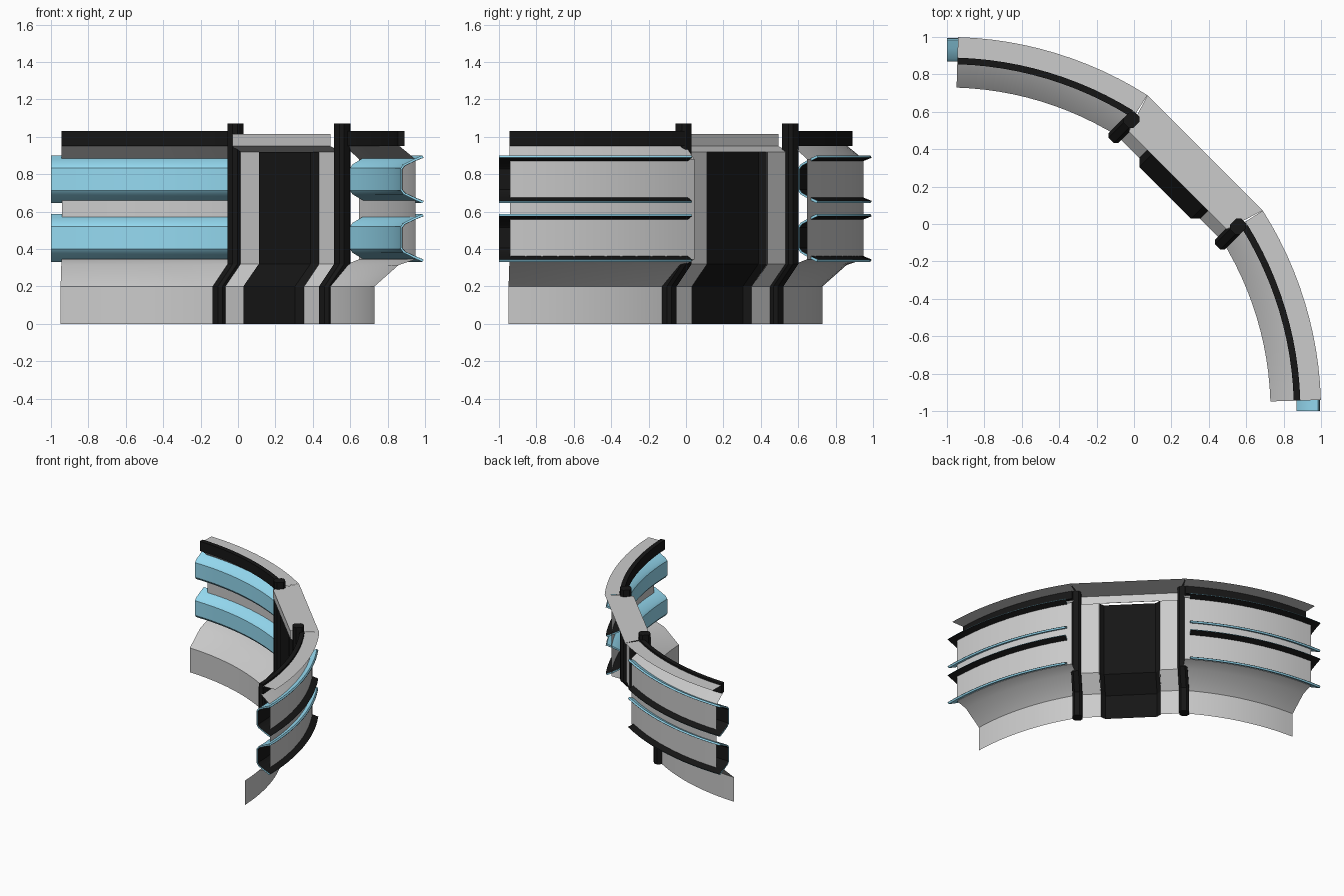
import bpy, bmesh
from math import radians, sin, cos, sqrt

if "Cube" in bpy.data.objects:
    bpy.data.objects.remove(bpy.data.objects["Cube"])

S2 = sqrt(2)
A_JOIN, A_END = 57.6, 88.3


def material(name, col):
    m = bpy.data.materials.new(name)
    m.diffuse_color = (*col, 1)
    m.use_nodes = True
    m.node_tree.nodes["Principled BSDF"].inputs["Base Color"].default_value = m.diffuse_color
    return m


BLACK = material("black", (0.008, 0.008, 0.008))
CYAN = material("light_blue", (0.30, 0.70, 0.88))


def diag(u, v, z):
    """u runs along the wall, v points outward on the diagonal"""
    return ((u + v) / S2, (v - u) / S2, z)


def polar(r, a, z):
    """quarter ring centred on (-1, -1)"""
    return (-1 + r * cos(radians(a)), -1 + r * sin(radians(a)), z)


def swap(p):
    return (p[1], p[0], p[2])


def build(name, grids, mat=None, closed=False, caps=False, smooth=True):
    """skin each grid (list of rows of points) into one object"""
    bm = bmesh.new()
    for rows in grids:
        vs = [[bm.verts.new(p) for p in row] for row in rows]
        n = len(rows[0])
        for a, b in zip(vs, vs[1:]):
            for i in range(n if closed else n - 1):
                j = (i + 1) % n
                bm.faces.new((a[i], a[j], b[j], b[i]))
        if caps:
            bm.faces.new(vs[0][::-1])
            bm.faces.new(vs[-1])
    bmesh.ops.recalc_face_normals(bm, faces=bm.faces)
    me = bpy.data.meshes.new(name)
    bm.to_mesh(me)
    bm.free()
    ob = bpy.data.objects.new(name, me)
    bpy.context.collection.objects.link(ob)
    if mat:
        me.materials.append(mat)
    if smooth:
        bpy.ops.object.select_all(action='DESELECT')
        ob.select_set(True)
        bpy.context.view_layer.objects.active = ob
        bpy.ops.object.shade_smooth_by_angle(angle=radians(35))
    return ob


def wings(name, profile, a0, a1, mat=None, closed=False, steps=12):
    """sweep an (r, z) profile along both curved wings"""
    rows = [[polar(r, a0 + (a1 - a0) * k / steps, z) for r, z in profile]
            for k in range(steps + 1)]
    mirrored = [[swap(p) for p in row] for row in rows]
    return build(name, [rows, mirrored], mat, closed, closed)


# Curved wing walls with sloped foot and overhanging cornice
wings("wing_walls", [(1.73, 0), (1.73, 0.2), (1.86, 0.315), (1.95, 0.345), (1.95, 0.88),
                     (1.865, 0.95), (1.865, 1.015), (2.0, 1.015)], A_JOIN, A_END)

# Black trim along the inner top edge
wings("wing_trim", [(1.855, 0.95), (1.89, 0.95), (1.89, 1.03), (1.855, 1.03)],
      A_JOIN + 0.6, A_END, BLACK, closed=True)

# Two rows of inward-bulging channels: blue skin with black lining
half = [(1.985, -0.128), (1.94, -0.108), (1.885, -0.08), (1.87, -0.06)]
bulge = half + [(r, -z) for r, z in reversed(half)]
for label, zc in (("lower", 0.46), ("upper", 0.773)):
    skin = [(r, zc + z) for r, z in bulge]
    lining = [(r + 0.008, zc + z * 0.91) for r, z in bulge]
    wings(label + "_channel", skin + lining[::-1], 58.8, 90, CYAN, closed=True)
    inner = [(r + 0.002, z) for r, z in lining]
    wings(label + "_channel_lining", inner, 58.8, 90, BLACK)

# Flat centre wall, left open behind the panel
side = [(0.27, 0), (0.27, 0.2), (0.385, 0.32), (0.385, 0.92)]
jambs = []
for s in (-1, 1):
    jambs.append([[diag(s * u, v, z) for v, z in side] for u in (0.225, 0.40)])
build("centre_wall", jambs, smooth=False)

# Lintel and flat top spanning the centre
lintel = [(0.385, 0.92, 0.40), (0.33, 0.95, 0.37), (0.33, 1.015, 0.37), (0.538, 1.015, 0.436)]
build("centre_lintel", [[[diag(s * u, v, z) for v, z, u in lintel] for s in (-1, 1)]],
      smooth=False)

# Raised black panel with chamfered sides
levels = [(0.235, 0), (0.235, 0.2), (0.352, 0.32), (0.352, 0.92)]
section = [(-0.23, 0.035), (-0.195, 0), (0.195, 0), (0.23, 0.035)]
build("centre_panel", [[[diag(u, v + dv, z) for u, dv in section] for v, z in levels]],
      BLACK, smooth=False)

# Chamfered black posts following the wall profile
post_levels = [(0.23, 0), (0.23, 0.2), (0.343, 0.32), (0.343, 1.07)]
octagon = [(-0.037, 0.018), (-0.02, 0), (0.02, 0), (0.037, 0.018),
           (0.037, 0.065), (0.02, 0.083), (-0.02, 0.083), (-0.037, 0.065)]
posts = [[[diag(s * 0.403 + u, v + dv, z) for u, dv in octagon] for v, z in post_levels]
         for s in (-1, 1)]
build("posts", posts, BLACK, closed=True, caps=True, smooth=False)
